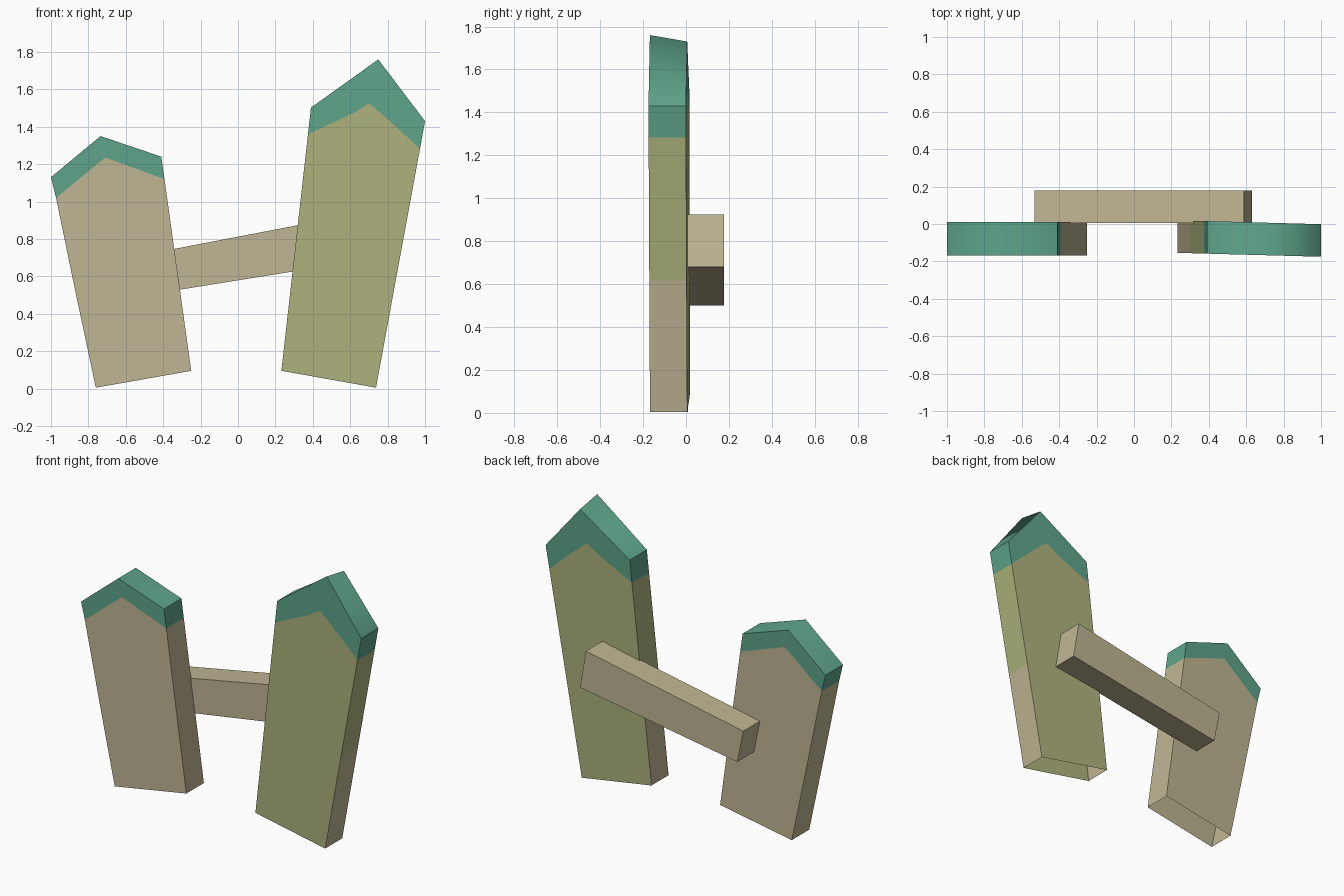
import bpy, bmesh

if "Cube" in bpy.data.objects:
    bpy.data.objects.remove(bpy.data.objects["Cube"])


def material(name, rgb):
    m = bpy.data.materials.new(name)
    m.diffuse_color = (*rgb, 1)
    m.use_nodes = True
    m.node_tree.nodes["Principled BSDF"].inputs["Base Color"].default_value = m.diffuse_color
    return m


TAN = material("tan wood", (0.53, 0.47, 0.295))
OLIVE = material("olive wood", (0.42, 0.445, 0.20))
GREEN = material("green cap", (0.112, 0.37, 0.256))


def finish(bm, name, mats):
    bmesh.ops.recalc_face_normals(bm, faces=bm.faces[:])
    me = bpy.data.meshes.new(name)
    bm.to_mesh(me)
    bm.free()
    for m in mats:
        me.materials.append(m)
    ob = bpy.data.objects.new(name, me)
    bpy.context.collection.objects.link(ob)
    return ob


def lerp(a, b, t):
    return tuple(p + (q - p) * t for p, q in zip(a, b))


def post(name, base, line, roof, y_front, y_back, slope, mats, apex_drop=0.0, split=0.43):
    """Open-bottomed plank. base: left, right; line: lower edge of the
    painted cap, left to right; roof: left shoulder, apex, right shoulder.
    mats: lower side, main wood, cap."""
    bm = bmesh.new()
    sl = lerp(base[0], roof[0], split)
    sr = lerp(base[1], roof[2], split)

    def loop(y0, drop):
        def ring(pts):
            return [bm.verts.new((x, y0 + slope * x, z)) for x, z in pts]
        top = [roof[0], (roof[1][0], roof[1][1] - drop), roof[2]]
        return ring(base), ring([sl, sr]), ring(line), ring(top)

    def face(verts, mat, smooth=False):
        f = bm.faces.new(verts)
        f.material_index = mat
        f.smooth = smooth

    f, b = loop(y_front, 0), loop(y_back, apex_drop)
    # broad front and back, each with wood below and chevron cap above
    for bs, sp, ln, tp in (f, b):
        face([bs[0], bs[1], sp[1]] + ln[::-1] + [sp[0]], 1)
        face(ln + tp[::-1], 2)
    # narrow sides in three bands
    for i in (0, -1):
        for k in range(3):
            face([f[k][i], f[k + 1][i], b[k + 1][i], b[k][i]], k)
    # roof, shaded smoothly across its apex
    for i in range(2):
        face([f[3][i], f[3][i + 1], b[3][i + 1], b[3][i]], 2, True)
    # keep every edge sharp except the roof apex
    for e in bm.edges:
        e.smooth = all(fc.smooth for fc in e.link_faces)
    return finish(bm, name, mats)


# short post
post("short_post",
     [(-0.76, 0.005), (-0.25, 0.095)],
     [(-0.973, 1.02), (-0.71, 1.235), (-0.393, 1.12)],
     [(-1.0, 1.13), (-0.735, 1.35), (-0.41, 1.24)],
     -0.168, 0.01, 0.0, [TAN, TAN, GREEN])

# tall post, turned very slightly
post("tall_post",
     [(0.232, 0.095), (0.738, 0.005)],
     [(0.374, 1.36), (0.62, 1.475), (0.70, 1.525), (0.79, 1.45), (0.973, 1.282)],
     [(0.39, 1.502), (0.75, 1.76), (1.0, 1.43)],
     -0.148, 0.026, -0.027, [TAN, OLIVE, GREEN], apex_drop=0.03)

# crossbar behind the posts
bm = bmesh.new()
profile = [(-0.49, 0.50), (0.63, 0.68), (0.588, 0.925), (-0.533, 0.71)]
front = bm.faces.new([bm.verts.new((x, 0.006, z)) for x, z in profile])
out = bmesh.ops.extrude_face_region(bm, geom=[front], use_keep_orig=True)
bmesh.ops.translate(bm, vec=(0, 0.172, 0),
                    verts=[v for v in out["geom"] if isinstance(v, bmesh.types.BMVert)])
finish(bm, "crossbar", [TAN])
